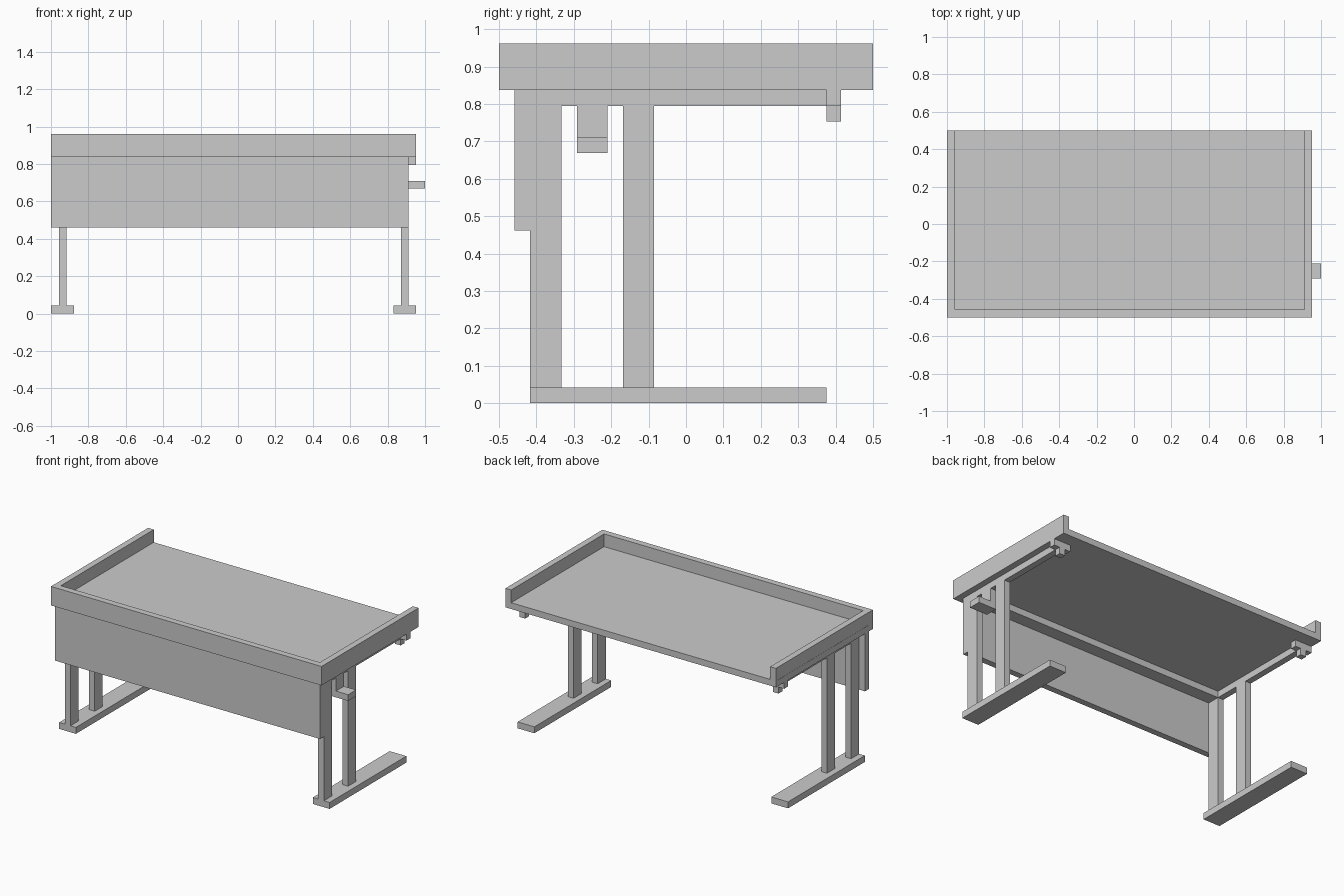
import bpy, bmesh

if "Cube" in bpy.data.objects:
    bpy.data.objects.remove(bpy.data.objects["Cube"])

CX = -0.023  # centre line of the desk frame


def box(name, x, y, z):
    """Axis-aligned box from (min, max) ranges."""
    bm = bmesh.new()
    bmesh.ops.create_cube(bm, size=1)
    for v in bm.verts:
        for i, (a, b) in enumerate((x, y, z)):
            v.co[i] = a if v.co[i] < 0 else b
    me = bpy.data.meshes.new(name)
    bm.to_mesh(me)
    bm.free()
    ob = bpy.data.objects.new(name, me)
    bpy.context.collection.objects.link(ob)
    return ob


def pair(name, x, y, z):
    """Matching boxes on the right and left of the centre line."""
    box(name + "_right", x, y, z)
    box(name + "_left", (2 * CX - x[1], 2 * CX - x[0]), y, z)


# Tabletop with raised rim on three sides
box("tabletop", (-1, 0.953), (-0.5, 0.5), (0.837, 0.878))
box("front_rim", (-1, 0.953), (-0.5, -0.458), (0.878, 0.961))
pair("side_rim", (0.912, 0.953), (-0.458, 0.5), (0.878, 0.961))

# Modesty panel and the cross beam behind it
box("front_panel", (-1, 0.912), (-0.458, -0.417), (0.461, 0.837))
box("cross_beam", (-0.917, 0.871), (-0.417, -0.333), (0.795, 0.837))

# Leg frames: foot, two posts, top rail and T-shaped rail end
POST = (0.871, 0.912)
WIDE = (0.832, 0.953)
pair("foot", WIDE, (-0.417, 0.375), (0, 0.042))
pair("front_leg", POST, (-0.417, -0.333), (0.042, 0.795))
pair("rear_leg", POST, (-0.168, -0.085), (0.042, 0.795))
pair("top_rail", POST, (-0.417, 0.375), (0.795, 0.837))
pair("rail_end_arm", WIDE, (0.375, 0.415), (0.795, 0.837))
pair("rail_end_stub", POST, (0.375, 0.415), (0.753, 0.795))

# Crank handle bracket, right side only
box("handle_hanger", POST, (-0.292, -0.21), (0.71, 0.795))
box("handle_plate", (0.871, 1.0), (-0.292, -0.21), (0.669, 0.71))
